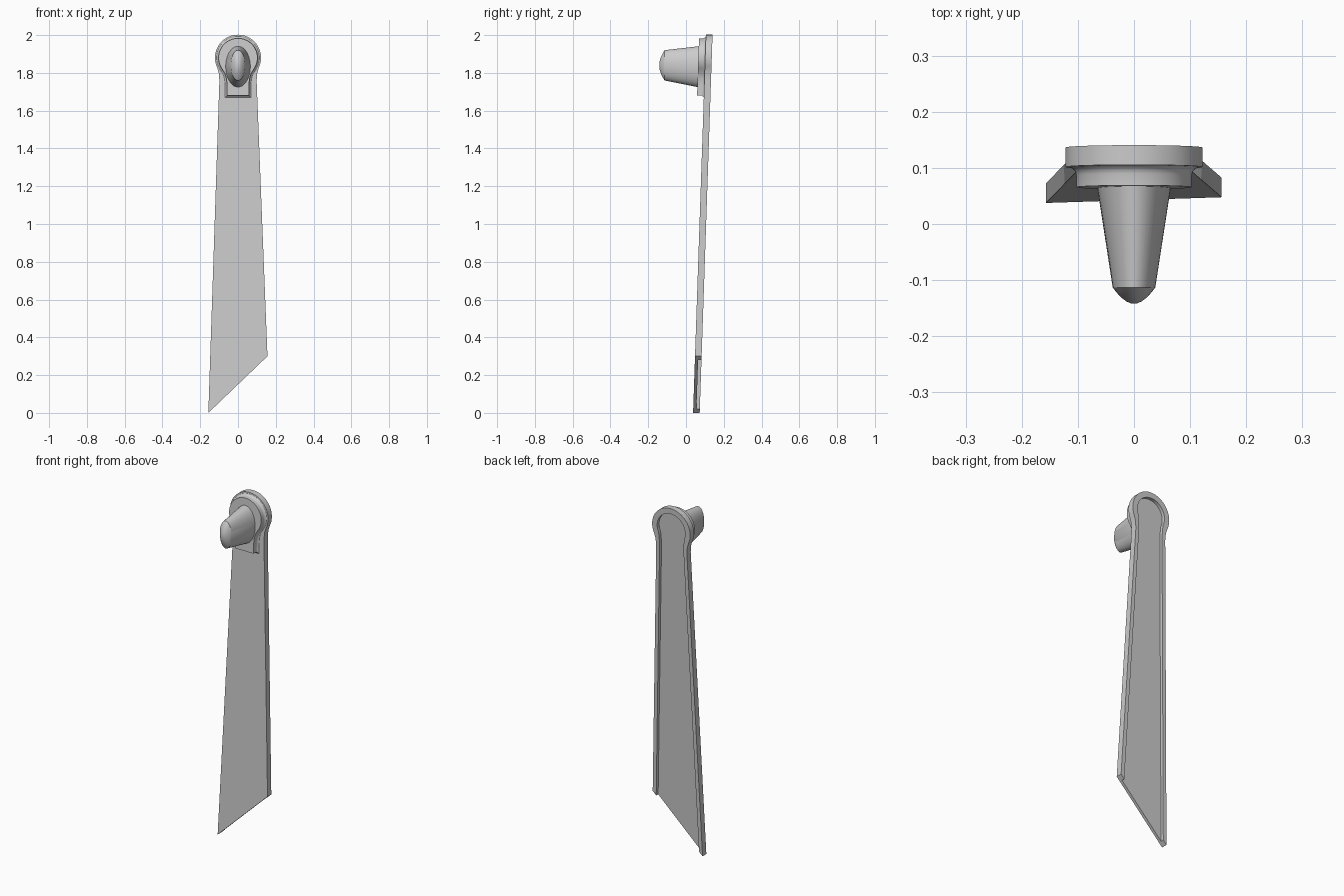
import bpy, bmesh
from math import sin, cos, pi, radians
from mathutils import Vector

if "Cube" in bpy.data.objects:
    bpy.data.objects.remove(bpy.data.objects["Cube"])

SLOPE = 0.034            # backward lean of the plate
FRONT = 0.0375           # front face of the plate at z = 0
HEAD_Z = 1.88            # centre of the round head


def lean(x, z, depth):
    """Point on the leaning plate, depth measured back from its front face."""
    return (x, FRONT + SLOPE * z + depth, z)


def finish(name, bm):
    bmesh.ops.recalc_face_normals(bm, faces=bm.faces)
    mesh = bpy.data.meshes.new(name)
    bm.to_mesh(mesh)
    bm.free()
    obj = bpy.data.objects.new(name, mesh)
    bpy.context.collection.objects.link(obj)
    bpy.ops.object.select_all(action='DESELECT')
    obj.select_set(True)
    bpy.context.view_layer.objects.active = obj
    bpy.ops.object.shade_smooth_by_angle(angle=radians(30))
    return obj


def bridge(bm, a, b, closed=True):
    n = len(a)
    for i in range(n if closed else n - 1):
        j = (i + 1) % n
        bm.faces.new((a[i], a[j], b[j], b[i]))


def loft(name, rings):
    bm = bmesh.new()
    loops = [[bm.verts.new(p) for p in ring] for ring in rings]
    for a, b in zip(loops, loops[1:]):
        bridge(bm, a, b)
    bm.faces.new(loops[0])
    bm.faces.new(loops[-1])
    return finish(name, bm)


def keyhole(r, start, neck, n=40):
    """Right neck upward, round the head, then the mirrored left neck down."""
    a0, a1 = radians(start), pi - radians(start)
    arc = [(r * cos(a0 + (a1 - a0) * i / n),
            HEAD_Z + r * sin(a0 + (a1 - a0) * i / n)) for i in range(n + 1)]
    return neck + arc + [(-x, z) for x, z in reversed(neck)]


def offset(pts, d):
    """Grow a counter-clockwise outline outwards by d."""
    out = []
    for i, p in enumerate(pts):
        p = Vector(p)
        e0 = (p - Vector(pts[i - 1])).normalized()
        e1 = (Vector(pts[(i + 1) % len(pts)]) - p).normalized()
        n0, n1 = Vector((e0.y, -e0.x)), Vector((e1.y, -e1.x))
        out.append(p + (n0 + n1) * d / (1 + n0.dot(n1)))
    return out


# Blade: tapered plate with slanted end, round head and a raised rim on the back
outer = ([(0.156, 0.30)]
         + keyhole(0.122, -25, [(0.0985, 1.76), (0.102, 1.80)])
         + [(-0.157, 0.0)])
k = 0.30 / 0.313                       # slope of the slanted end
inner = ([(0.134, 0.30 - 0.022 * k)]
         + keyhole(0.09, -25, [(0.077, 1.76), (0.078, 1.80)])
         + [(-0.135, 0.022 * k)])
bm = bmesh.new()
front, back = ([bm.verts.new(lean(x, z, d)) for x, z in outer] for d in (0, 0.035))
rim, floor = ([bm.verts.new(lean(x, z, d)) for x, z in inner] for d in (0.035, 0.017))
for a, b in ((front, back), (back, rim), (rim, floor)):
    bridge(bm, a, b, closed=False)
bm.faces.new(front)
bm.faces.new(floor)
bm.faces.new((front[0], back[0], rim[0], floor[0],
              floor[-1], rim[-1], back[-1], front[-1]))
finish("blade", bm)

# Boss: keyhole-shaped pad with a small fillet at its foot
pad = keyhole(0.103, -35, [(0.058, 1.68), (0.058, 1.74), (0.061, 1.77), (0.069, 1.797)])
steps = ((0.011, 0.003), (0.011, 0.0), (0.005, -0.004), (0.0015, -0.009),
         (0.0, -0.015), (0.0, -0.036))
loft("boss", [[lean(x, z, depth) for x, z in offset(pad, grow)]
              for grow, depth in steps])

# Peg: tapered elliptical pin with a domed tip: (y, half width, half height, centre z)
sections = [(0.075, 0.067, 0.110, 1.832), (-0.113, 0.038, 0.080, 1.84)]
sections += [(y, 0.038 * f, 0.080 * f, 1.84) for y, f in
             ((-0.122, 0.82), (-0.131, 0.60), (-0.138, 0.36), (-0.1415, 0.14))]
N = 48
loft("peg", [[(rx * cos(2 * pi * i / N), y, cz + rz * sin(2 * pi * i / N))
              for i in range(N)] for y, rx, rz, cz in sections])
